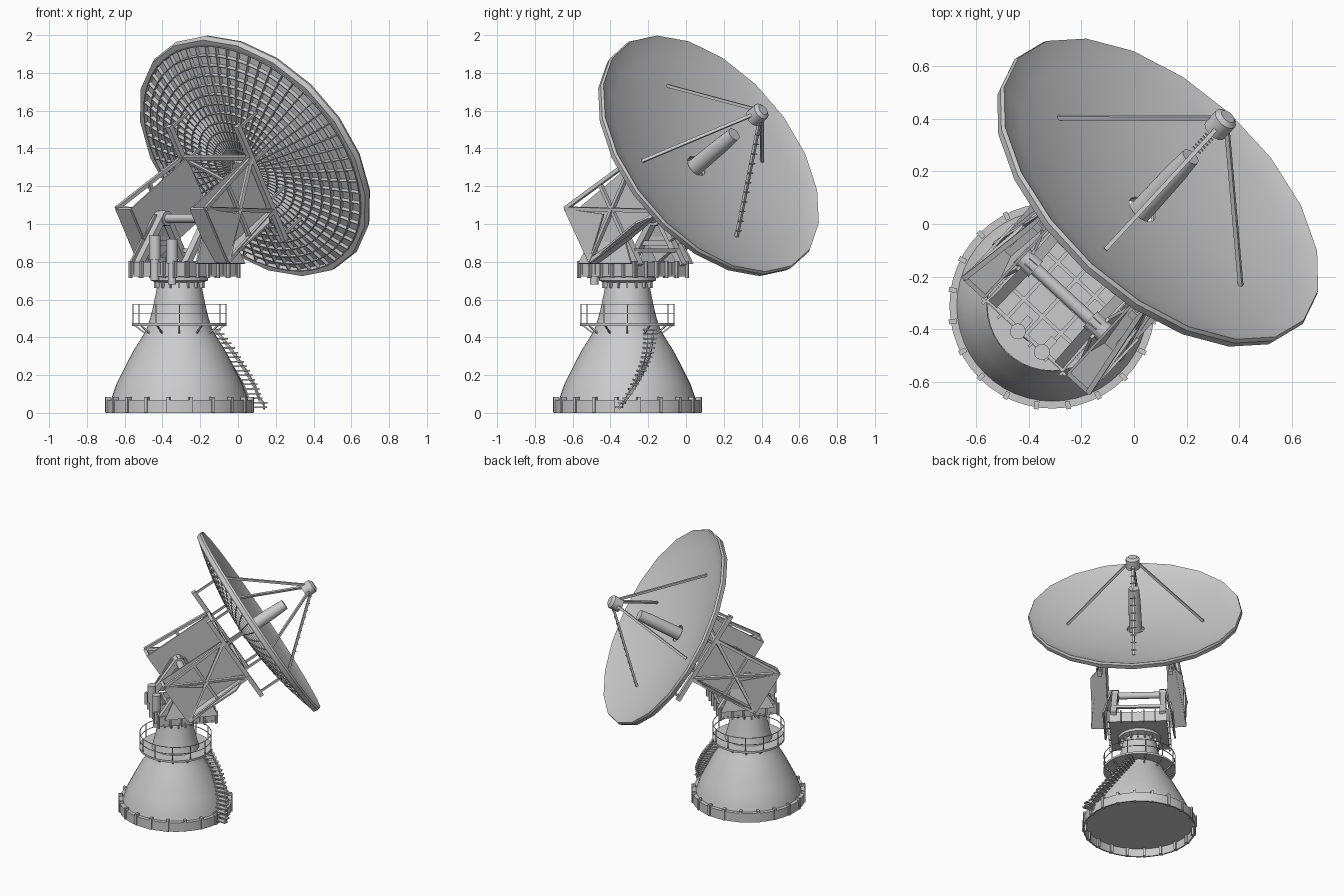
import bpy, bmesh, math
from mathutils import Vector, Matrix
from math import sin, cos, pi, radians

if "Cube" in bpy.data.objects:
    bpy.data.objects.remove(bpy.data.objects["Cube"])

AZ, EL = radians(47.4), radians(31.8)
# Frames: BASE = tower axis; MOUNT = x forward, y left; DISH = x right, y up the dish, z along its axis
BASE = Matrix.Translation((-.31, -.31, 0))
MOUNT = BASE @ Matrix.Rotation(AZ, 4, 'Z')
n = Vector((cos(EL)*cos(AZ), cos(EL)*sin(AZ), sin(EL)))
u = Vector((sin(AZ), -cos(AZ), 0))
v = n.cross(u)
DISH = Matrix.Translation((.1, .13, 1.37)) @ Matrix((u, v, n)).transposed().to_4x4()


def finish(name, bm, frame, smooth=False):
    bmesh.ops.recalc_face_normals(bm, faces=bm.faces)
    me = bpy.data.meshes.new(name)
    bm.to_mesh(me)
    bm.free()
    if smooth:
        me.shade_smooth()
        me.set_sharp_from_angle(angle=radians(30))
    ob = bpy.data.objects.new(name, me)
    ob.matrix_world = frame
    bpy.context.collection.objects.link(ob)
    return ob


def box(bm, c, s, rot=0):
    m = Matrix.Rotation(rot, 4, 'Z') @ Matrix.Translation(c) @ Matrix.Diagonal((*s, 1))
    bmesh.ops.create_cube(bm, size=1, matrix=m)


def bar(bm, a, b, w, h=None, sides=0):
    """Square (or round, if sides are given) bar from a to b."""
    a, b = Vector(a), Vector(b)
    d = b - a
    m = Matrix.Translation((a + b)/2) @ d.to_track_quat('Z', 'Y').to_matrix().to_4x4()
    if sides:
        bmesh.ops.create_cone(bm, cap_ends=True, segments=sides, radius1=w,
                              radius2=h or w, depth=d.length, matrix=m)
    else:
        bmesh.ops.create_cube(bm, size=1, matrix=m @ Matrix.Diagonal((w, h or w, d.length, 1)))


def lathe(bm, prof, segs, closed=False):
    rings = [[bm.verts.new((r*cos(2*pi*i/segs), r*sin(2*pi*i/segs), z)) for i in range(segs)]
             for r, z in prof]
    pairs = list(zip(rings, rings[1:])) + ([(rings[-1], rings[0])] if closed else [])
    for a, b in pairs:
        for i in range(segs):
            j = (i + 1) % segs
            bm.faces.new((a[i], a[j], b[j], b[i]))
    if not closed:
        bm.faces.new(rings[0])
        bm.faces.new(rings[-1])


def slab(bm, pts, thick):
    """Flat polygon given a thickness."""
    pts = [Vector(p) for p in pts]
    nn = (pts[1] - pts[0]).cross(pts[2] - pts[0]).normalized()*thick/2
    a = [bm.verts.new(p - nn) for p in pts]
    b = [bm.verts.new(p + nn) for p in pts]
    bm.faces.new(a)
    bm.faces.new(b)
    for i in range(len(pts)):
        j = (i + 1) % len(pts)
        bm.faces.new((a[i], a[j], b[j], b[i]))


def polar(r, t, z):
    return Vector((r*cos(t), r*sin(t), z))


# Tower shell: domed base flowing into a neck
DOME = [(.365, .06), (.352, .1), (.335, .15), (.31, .2), (.28, .26), (.243, .33), (.205, .39),
        (.175, .44), (.155, .5), (.138, .57), (.12, .66), (.112, .7)]
bm = bmesh.new()
lathe(bm, DOME, 48)
finish("tower_shell", bm, BASE, True)

# Foot skirt with fins
bm = bmesh.new()
lathe(bm, [(.39, 0), (.39, .068), (.36, .068), (.36, .06), (.38, .06), (.38, 0)], 48, True)
finish("foot_skirt", bm, BASE, True)
bm = bmesh.new()
for i in range(20):
    box(bm, (.382, 0, .043), (.03, .018, .084), 2*pi*(i + .5)/20)
finish("foot_fins", bm, BASE)

# Neck collar and turntable
bm = bmesh.new()
lathe(bm, [(.118, .69), (.15, .7), (.15, .72), (.118, .725)], 32)
for i in range(16):
    box(bm, (.125, 0, .68), (.02, .008, .035), 2*pi*i/16)
finish("turntable", bm, BASE)

# Walkway with railing and brackets
bm = bmesh.new()
lathe(bm, [(.15, .46), (.25, .46), (.25, .475), (.15, .475)], 40, True)
for i in range(12):
    t = 2*pi*i/12
    bar(bm, polar(.18, t, .42), polar(.235, t, .462), .008)
    bar(bm, polar(.247, t, .47), polar(.247, t, .575), .005)
for z in (.525, .575):
    for i in range(40):
        bar(bm, polar(.247, 2*pi*i/40, z), polar(.247, 2*pi*(i + 1)/40, z), .004)
finish("walkway", bm, BASE)


# Curved stair hugging the dome
def dome_radius(z):
    for (r0, z0), (r1, z1) in zip(DOME, DOME[1:]):
        if z0 <= z <= z1:
            return r0 + (r1 - r0)*(z - z0)/(z1 - z0)
    return DOME[0][0] + .02


bm = bmesh.new()
path = []
for i in range(18):
    k = i/17
    z, t = .03 + .41*k, radians(-6 + 40*k)
    r = dome_radius(z) + .035
    box(bm, (r, 0, z), (.09, .035, .008), t)
    path.append((r, t, z))
for (r0, t0, z0), (r1, t1, z1) in zip(path, path[1:]):
    for o in (-.03, .03):
        bar(bm, polar(r0 + o, t0, z0 - .008), polar(r1 + o, t1, z1 - .008), .008, .016)
finish("stair", bm, BASE)

# Rotating deck: floor plate, edge beams, grid beams, edge pegs
bm = bmesh.new()
box(bm, (.04, 0, .727), (.4, .4, .012))
for k in range(5):
    o = -.19 + .095*k
    box(bm, (.04 + o, 0, .765), (.014, .4, .066))
    box(bm, (.04, o, .765), (.4, .014, .066))
for s in (-1, 1):
    for k in range(6):
        o = -.2 + .08*k
        box(bm, (.04 + o, s*.205, .76), (.01, .02, .09))
        box(bm, (.04 + s*.205, o, .76), (.02, .01, .09))
finish("rotating_deck", bm, MOUNT)

# Yoke: splayed side plates and A-frames carrying the tilt axle
bm = bmesh.new()
for s in (-1, 1):
    slab(bm, [(-.13, s*.24, .79), (.25, s*.24, .79), (.11, s*.19, 1.05), (.01, s*.19, 1.05)], .012)
    for f in (-.14, .24):
        bar(bm, (f, s*.17, .78), (.06, s*.165, 1.06), .04, .035)
    bar(bm, (-.06, s*.17, .9), (.17, s*.17, .9), .025)
    bar(bm, (.06, s*.14, 1.03), (.06, s*.22, 1.03), .04, sides=16)
bar(bm, (.2, -.17, .86), (.2, .17, .86), .02)
finish("yoke", bm, MOUNT)
bm = bmesh.new()
bar(bm, (.06, -.21, 1.03), (.06, .21, 1.03), .024, sides=16)
finish("tilt_axle", bm, MOUNT, True)

# Drive motors
bm = bmesh.new()
for f, y, z in ((-.16, .03, .7), (-.156, -.09, .68)):
    bar(bm, (f, y, z), (f, y, z + .11), .022, sides=16)
    bar(bm, (f, y, z + .11), (f, y, z + .24), .03, sides=16)
    box(bm, (f + .04, y, z + .1), (.06, .03, .05))
finish("drive_motors", bm, MOUNT, True)

# Tilting arms: inner, top and end plates, open braced outer side
for s, side in ((-1, "left"), (1, "right")):
    bm = bmesh.new()
    i, o, t, b, back, fr = s*.215, s*.32, .18, -.15, -.79, -.28
    slab(bm, [(i, b, back), (i, t, back), (i, t, fr), (i, b, fr)], .01)
    slab(bm, [(i, t, back), (o, t, back), (o, t, fr - .12), (i, t, fr)], .01)
    slab(bm, [(i, b, back), (o, b, back), (o, t, back), (i, t, back)], .02)
    slab(bm, [(o, b, back), (o, t, back), (o, .02, -.57)], .01)
    for p, q in (((o, t, back), (s*.25, b, fr)), ((o, b, back), (s*.25, t, fr)),
                 ((o, b, back), (s*.25, b, fr)), ((o, t, back), (s*.25, t, fr)),
                 ((s*.28, b, -.54), (s*.28, t, -.54))):
        bar(bm, p, q, .02)
    finish(side + "_tilting_arm", bm, DISH)

# Dish cradle: two long beams, cross ties and struts up to the dish
bm = bmesh.new()
for s in (-1, 1):
    bar(bm, (s*.245, -.35, -.28), (s*.245, .36, -.28), .03)
    for q in (-.33, -.12, .12, .33):
        r2 = .245**2 + q*q
        bar(bm, (s*.245, q, -.28), (s*.245, q, -.15 + .12*r2/.55), .014)
for q in (-.15, .15):
    bar(bm, (-.245, q, -.28), (.245, q, -.28), .022)
bar(bm, (-.245, -.15, -.28), (.245, .15, -.28), .015)
bar(bm, (-.245, .15, -.28), (.245, -.15, -.28), .015)
finish("dish_cradle", bm, DISH)

# Dish skin with a centre hole and bevelled rim
def bowl(r):
    return -.12*(1 - (r/.74)**2)


RS = [.06, .15, .25, .35, .45, .55, .63, .7]
bm = bmesh.new()
lathe(bm, [(r, bowl(r)) for r in RS] + [(.735, .005), (.742, -.01), (.735, -.04), (.705, -.04)]
      + [(r, bowl(r) - .01) for r in reversed(RS)], 20, True)
finish("dish_skin", bm, DISH, True)

# Rib lattice on the back of the dish
bm = bmesh.new()
RR = [.07 + .63*k/12 for k in range(13)]
for i in range(60):
    t, t2 = 2*pi*i/60, 2*pi*(i + 1)/60
    for r0, r1 in zip(RR[::2], RR[2::2]):
        a, b = polar(r0, t, bowl(r0)), polar(r1, t, bowl(r1))
        slab(bm, [a - Vector((0, 0, .012)), b - Vector((0, 0, .012)),
                  b - Vector((0, 0, .034)), a - Vector((0, 0, .034))], .005)
    for r in RR:
        z = bowl(r)
        slab(bm, [polar(r, t, z - .012), polar(r, t2, z - .012),
                  polar(r, t2, z - .034), polar(r, t, z - .034)], .005)
finish("back_ribs", bm, DISH)

# Receiver horn
bm = bmesh.new()
bar(bm, (0, 0, -.16), (0, 0, .1), .046, .042, sides=20)
bar(bm, (0, 0, .1), (0, 0, .2), .042, .036, sides=20)
finish("receiver_horn", bm, DISH, True)

# Focus cabin on four legs, the upper leg with climbing rungs
bm = bmesh.new()
bar(bm, (0, 0, .36), (0, 0, .43), .048, sides=16)
bar(bm, (0, 0, .43), (0, 0, .445), .048, .03, sides=16)
finish("focus_cabin", bm, DISH, True)
bm = bmesh.new()
for k in range(4):
    bar(bm, polar(.47, k*pi/2, bowl(.47)), polar(.04, k*pi/2, .39), .016)
for k in range(12):
    p = Vector((0, .47, bowl(.47) + .012)).lerp(Vector((0, .04, .402)), (k + .5)/12)
    bar(bm, p - Vector((.02, 0, 0)), p + Vector((.02, 0, 0)), .005)
finish("focus_legs", bm, DISH)
